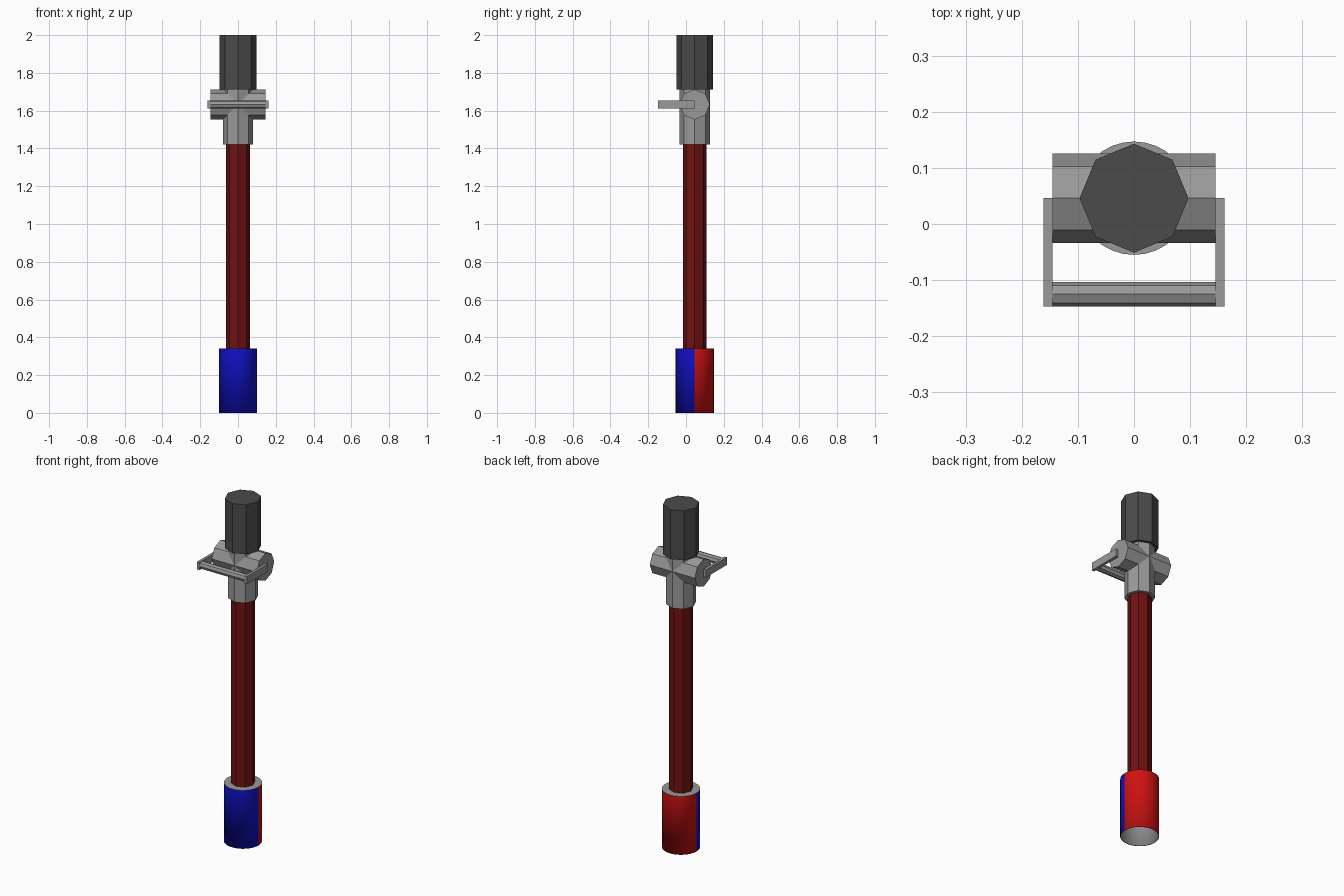
import bpy
import bmesh
import math
from mathutils import Matrix, Vector

if "Cube" in bpy.data.objects:
    bpy.data.objects.remove(bpy.data.objects["Cube"])

AXIS_Y = 0.046     # depth of the upright axis
CROSS_Z = 1.633    # height of the cross fitting


def material(name, rgb):
    mat = bpy.data.materials.new(name)
    mat.use_nodes = True
    mat.diffuse_color = (*rgb, 1)
    bsdf = next(n for n in mat.node_tree.nodes if n.type == 'BSDF_PRINCIPLED')
    bsdf.inputs["Base Color"].default_value = (*rgb, 1)
    return mat


grey = material("steel grey", (0.32, 0.32, 0.32))
dark = material("dark grey", (0.07, 0.07, 0.07))
maroon = material("dark red", (0.16, 0.006, 0.006))
blue = material("blue", (0.006, 0.006, 0.62))
red = material("red", (0.62, 0.006, 0.006))


def add_object(name, bm, *mats):
    mesh = bpy.data.meshes.new(name)
    bm.to_mesh(mesh)
    bm.free()
    obj = bpy.data.objects.new(name, mesh)
    bpy.context.collection.objects.link(obj)
    for mat in mats:
        mesh.materials.append(mat)
    return obj


def cylinder_bm(start, end, radius, sides):
    """Capped cylinder between two points, with corners on the axes."""
    start, end = Vector(start), Vector(end)
    along = end - start
    turn = Matrix.Rotation(math.pi / 2, 4, 'Y') if abs(along.x) > 0 else Matrix()
    bm = bmesh.new()
    bmesh.ops.create_cone(bm, cap_ends=True, segments=sides, radius1=radius,
                          radius2=radius, depth=along.length,
                          matrix=Matrix.Translation((start + end) / 2) @ turn)
    return bm


def upright(name, z0, z1, radius, mat):
    bm = cylinder_bm((0, AXIS_Y, z0), (0, AXIS_Y, z1), radius, 8)
    return add_object(name, bm, mat)


def crossbar(name, y, radius):
    bm = cylinder_bm((-0.145, y, CROSS_Z), (0.145, y, CROSS_Z), radius, 8)
    return add_object(name, bm, grey)


def box(name, low, high, mat):
    low, high = Vector(low), Vector(high)
    bm = bmesh.new()
    bmesh.ops.create_cube(bm, size=1, matrix=Matrix.Translation((low + high) / 2)
                          @ Matrix.Diagonal((*(high - low), 1)))
    return add_object(name, bm, mat)


# Upright parts
upright("shaft", 0.335, 1.42, 0.063, maroon)
upright("upright_fitting", 1.42, 1.712, 0.08, grey)
upright("top_grip", 1.712, 2.0, 0.097, dark)

# Cross fitting and its front handle
crossbar("cross_fitting", AXIS_Y, 0.08)
crossbar("handle_bar", -0.125, 0.022)
for side, sign in (("left", 1), ("right", -1)):
    xs = sorted((sign * 0.145, sign * 0.161))
    box("handle_arm_" + side, (xs[0], -0.147, CROSS_Z - 0.022),
        (xs[1], AXIS_Y, CROSS_Z + 0.022), grey)

# Base sleeve: blue front half, red back half, grey top, open underneath
bm = cylinder_bm((0, AXIS_Y, 0), (0, AXIS_Y, 0.34), 0.101, 32)
bmesh.ops.delete(bm, geom=[f for f in bm.faces if f.normal.z < -0.5],
                 context='FACES_ONLY')
for face in bm.faces:
    if face.normal.z > 0.5:
        face.material_index = 2
    else:
        face.material_index = 0 if face.calc_center_median().y < AXIS_Y else 1
sleeve = add_object("base_sleeve", bm, blue, red, grey)

# Thin wall with a grey lining
wall = sleeve.modifiers.new("wall", 'SOLIDIFY')
wall.thickness = 0.003
wall.offset = -1
wall.material_offset = 2

bpy.ops.object.select_all(action='DESELECT')
sleeve.select_set(True)
bpy.context.view_layer.objects.active = sleeve
bpy.ops.object.shade_smooth_by_angle(angle=math.radians(30))
